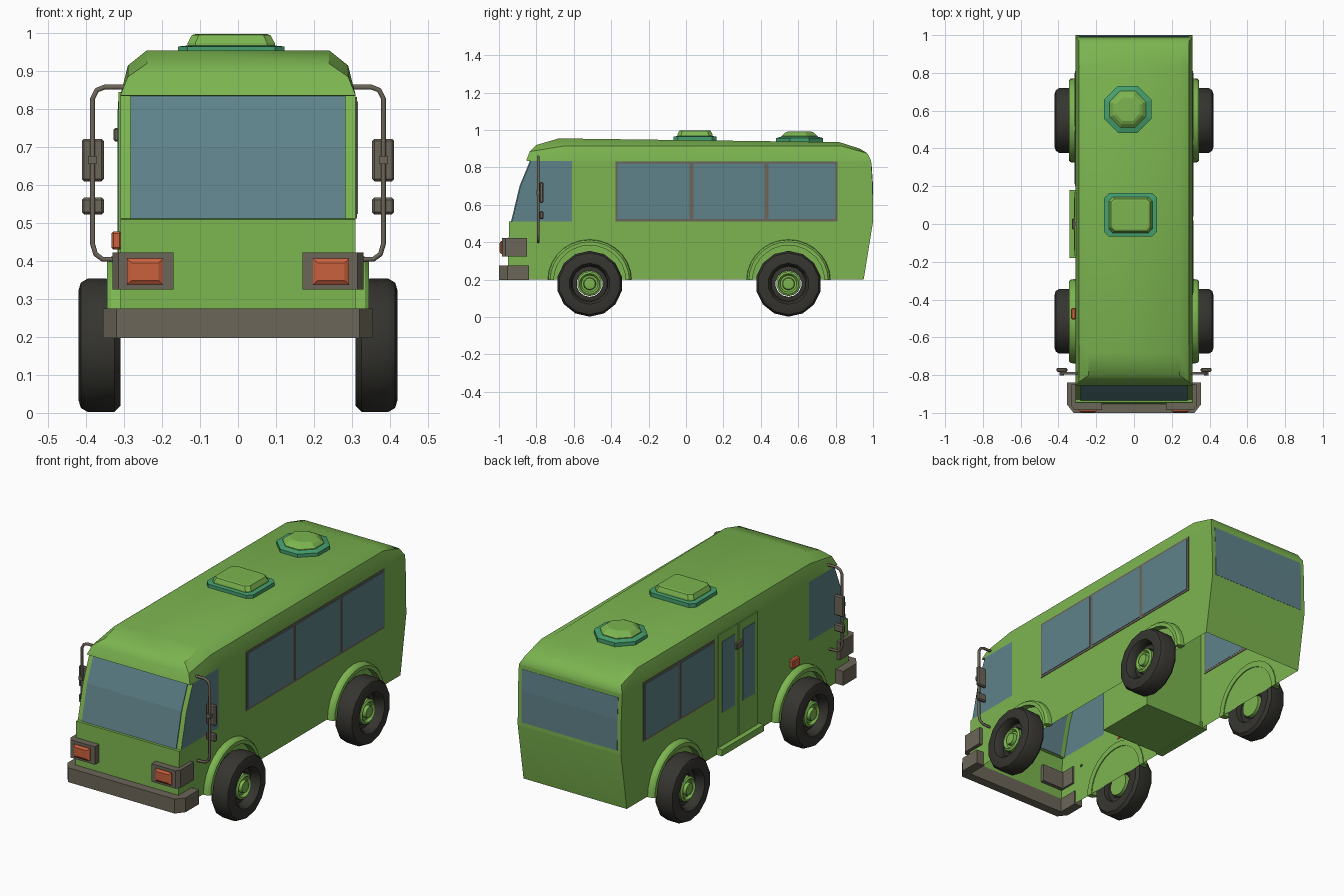
import bpy, bmesh, math
from mathutils import Vector

if "Cube" in bpy.data.objects:
    bpy.data.objects.remove(bpy.data.objects["Cube"])


def material(name, rgb):
    m = bpy.data.materials.new(name)
    m.diffuse_color = (*rgb, 1)
    m.use_nodes = True
    m.node_tree.nodes["Principled BSDF"].inputs["Base Color"].default_value = m.diffuse_color
    return m


GREEN = material("leaf green", (.20, .46, .08))
TEAL = material("teal trim", (.061, .352, .156))
GLASS = material("blue grey glass", (.114, .225, .255))
BROWN = material("brown grey metal", (.150, .132, .100))
RUBBER = material("black rubber", (.036, .035, .029))
ORANGE = material("orange lamp", (.60, .120, .048))


def make(name, verts, faces, *mats, bevel=0, smooth=False):
    me = bpy.data.meshes.new(name)
    me.from_pydata([tuple(v) for v in verts], [], faces)
    bm = bmesh.new()
    bm.from_mesh(me)
    bmesh.ops.recalc_face_normals(bm, faces=bm.faces)
    if bevel:
        bmesh.ops.bevel(bm, geom=list(bm.edges), offset=bevel, segments=1, affect='EDGES')
    bm.to_mesh(me)
    bm.free()
    for m in mats:
        me.materials.append(m)
    ob = bpy.data.objects.new(name, me)
    bpy.context.collection.objects.link(ob)
    if smooth:
        bpy.ops.object.select_all(action='DESELECT')
        ob.select_set(True)
        bpy.context.view_layer.objects.active = ob
        bpy.ops.object.shade_smooth_by_angle(angle=math.radians(32))
    return ob


def loft(name, rings, *mats, caps=True, closed=False, **kw):
    """Skin equal-length closed rings of points."""
    n, k = len(rings[0]), len(rings)
    verts = [v for r in rings for v in r]
    faces = [(i * n + j, i * n + (j + 1) % n, (i + 1) % k * n + (j + 1) % n, (i + 1) % k * n + j)
             for i in range(k if closed else k - 1) for j in range(n)]
    if caps and not closed:
        faces += [tuple(range(n)), tuple(range((k - 1) * n, k * n))]
    return make(name, verts, faces, *mats, **kw)


def box(name, xs, ys, zs, mat, bevel=0):
    rings = [[(xs[0], ys[0], z), (xs[1], ys[0], z), (xs[1], ys[1], z), (xs[0], ys[1], z)] for z in zs]
    return loft(name, rings, mat, bevel=bevel)


def side_plate(name, s, ys, zs, out, mat, inner=.307, bevel=0):
    return box(name, (s * inner, s * out), ys, zs, mat, bevel)


def wheel_part(name, s, y, profile, mat, n=14):
    """Spin (radius, x) points round the axle; both ends are capped."""
    rings = [[(s * x, y + r * math.sin(2 * math.pi * j / n), .178 + r * math.cos(2 * math.pi * j / n))
              for j in range(n)] for r, x in profile]
    return rings, mat


# --- body shell, open underneath: four sections from nose to tail ---
LX = [.31, .31, .31, .31, .31, .31, .29, .24]
LZ = [.20, .51, .512, .70, .834, .836, .915, .95]
sections = [
    ([-.955, -.945, -.93, -.885, -.83, -.855, -.835, -.80], [.20, .51, .512, .70, .834, .836, .885, .92]),
    ([-.61] * 6 + [-.65, -.68], LZ[:7] + [.955]),
    ([.84] * 6 + [.83, .82], LZ[:7] + [.935]),
    ([.95, 1.0, 1.0, .998, .99, .99, .97, .93], [.20, .51, .512, .70, .834, .836, .875, .90]),
]
nl = len(LX)
verts = []
for ys, zs in sections:
    verts += [(x, y, z) for x, y, z in zip(LX, ys, zs)]
    verts += [(-x, y, z) for x, y, z in reversed(list(zip(LX, ys, zs)))]
w = 2 * nl
faces = [(i * w + j, i * w + j + 1, (i + 1) * w + j + 1, (i + 1) * w + j) for i in range(3) for j in range(w - 1)]
for base in (0, 3 * w):
    faces += [(base + i, base + i + 1, base + w - 2 - i, base + w - 1 - i) for i in range(nl - 1)]
body = make("body_shell", verts, faces, GREEN, GLASS, smooth=True)
# cab side windows are the body faces ahead of the first section at glass height
for p in body.data.polygons:
    c = p.center
    if abs(p.normal.x) > .9 and c.y < -.65 and .51 < c.z < .834 and abs(c.x) > .3:
        if p.area > .005:
            p.material_index = 1


# --- windscreen and rear window plates ---
def end_glass(name, pts, hw):
    rings = [[(-hw, y - .005, z), (hw, y - .005, z), (hw, y + .004, z), (-hw, y + .004, z)] for y, z in pts]
    loft(name, rings, GLASS)


end_glass("windscreen", [(-.93, .512), (-.885, .70), (-.83, .834)], .283)
end_glass("rear_window", [(1.0 - .003, .53), (.996, .70), (.9885, .815)], .288)


# --- side windows in brown frames ---
def window_row(name, s, edges):
    side_plate(name + "_frame", s, (edges[0], edges[-1]), (.512, .832), .313, BROWN, .3075)
    for a, b in zip(edges, edges[1:]):
        side_plate(name + "_pane", s, (a + .011, b - .011), (.524, .820), .3155, GLASS, .3065)


window_row("right_windows", 1, [-.376, .03, .43, .81])
window_row("left_windows", -1, [.20, .505, .81])

# --- folding door on the left, with step and stairwell ---
for y0, y1 in ((-.17, -.004), (.004, .17)):
    side_plate("door_leaf", -1, (y0, y1), (.235, .845), .3145, GREEN)
    side_plate("door_pane", -1, (y0 + .03, y1 - .03), (.415, .80), .3175, GLASS, .309)
side_plate("door_handle", -1, (-.03, .03), (.715, .75), .328, BROWN, bevel=.004)
side_plate("door_step", -1, (-.18, .18), (.20, .235), .342, GREEN, .30)
box("stairwell", (-.305, .06), (-.175, .175), (.205, .80), GREEN)
side_plate("side_indicator", -1, (-.505, -.445), (.43, .478), .333, ORANGE, bevel=.005)

# --- wheels and flared arches ---
TYRE = [(.10, .315), (.16, .31), (.175, .325), (.176, .395), (.165, .414), (.145, .42),
        (.11, .42), (.098, .405), (.094, .375), (.094, .34)]
DISH = [(.096, .34), (.096, .372), (.07, .378), (.07, .34)]
HUB = [(.062, .325), (.066, .395), (.055, .402), (.045, .388), (.034, .388), (.03, .405), (.014, .407)]
for s in (1, -1):
    for y, tag in ((-.515, "front"), (.548, "rear")):
        for part, prof, mat, closed in (("tyre", TYRE, RUBBER, True), ("wheel_dish", DISH, RUBBER, True),
                                        ("wheel_hub", HUB, GREEN, False)):
            rings, m = wheel_part(part, s, y, prof, mat)
            loft(f"{tag}_{part}", rings, m, closed=closed, smooth=True)
        arch = []
        for k in range(15):
            a = math.pi * k / 14
            arch.append([(s * x, y + r * math.cos(a), .197 + r * math.sin(a) * .97)
                         for x, r in ((.305, .225), (.335, .221), (.345, .212), (.345, .192), (.305, .192))])
        loft(f"{tag}_wheel_arch", arch, GREEN, smooth=True)

# --- wrap-round front bumper ---
plan = [(-.355, -.84), (-.355, -.955), (-.32, -1.0), (.32, -1.0), (.355, -.955), (.355, -.84),
        (.305, -.84), (.305, -.95), (-.305, -.95), (-.305, -.84)]
loft("front_bumper", [[(x, y, z) for x, y in plan] for z in (.197, .275)], BROWN)

# --- headlamps and mirrors, both sides ---
for s in (1, -1):
    house = [(.17, -.985), (.315, -.985), (.33, -.965), (.33, -.85), (.30, -.85), (.30, -.93), (.17, -.93)]
    loft("headlamp_housing", [[(s * x, y, z) for x, y in house] for z in (.325, .422)], BROWN)
    lamp = [[(s * x, y, z) for x, z in ((.245 - a, .372 - b), (.245 + a, .372 - b),
                                        (.245 + a, .372 + b), (.245 - a, .372 + b))]
            for a, b, y in ((.048, .034, -.98), (.048, .034, -.989), (.035, .023, -.997))]
    loft("headlamp", lamp, ORANGE)

    cu = bpy.data.curves.new("mirror_arm", 'CURVE')
    cu.dimensions = '3D'
    cu.bevel_depth = .0075
    cu.bevel_resolution = 1
    cu.use_fill_caps = True
    sp = cu.splines.new('POLY')
    path = [(.295, .858), (.352, .858), (.372, .850), (.383, .828), (.383, .445), (.375, .418), (.357, .405), (.305, .403)]
    sp.points.add(len(path) - 1)
    for p, (x, z) in zip(sp.points, path):
        p.co = (s * x, -.79, z, 1)
    cu.materials.append(BROWN)
    bpy.context.collection.objects.link(bpy.data.objects.new("mirror_arm", cu))
    for nm, z0, z1 in (("mirror", .61, .722), ("small_mirror", .523, .567)):
        box(nm, (s * .353, s * .411), (-.783, -.762), (z0, z1), BROWN, bevel=.006)
    box("mirror_clamp", (s * .371, s * .395), (-.803, -.775), (.655, .677), BROWN)


# --- roof hatch and round vent: stacked rings of (size factor, height) ---
def roof_unit(name, outline, cx, cy, rim, dome):
    for part, steps, mat in (("rim", rim, TEAL), ("dome", dome, GREEN)):
        loft(f"{name}_{part}", [[(cx + x * f, cy + y * f, z) for x, y in outline] for f, z in steps], mat)


hatch = [(.14, .09), (.115, .115), (-.115, .115), (-.14, .09), (-.14, -.09), (-.115, -.115), (.115, -.115), (.14, -.09)]
octagon = [(.135 * math.cos(math.pi * (k + .5) / 4), .135 * math.sin(math.pi * (k + .5) / 4)) for k in range(8)]
roof_unit("roof_hatch", hatch, -.018, .048, [(1, .93), (1, .965), (.86, .967)],
          [(.83, .95), (.82, .974), (.74, .995), (.66, .998)])
roof_unit("roof_vent", octagon, -.033, .607, [(1, .92), (1, .957), (.80, .964)],
          [(.79, .94), (.77, .968), (.62, .985), (.50, .992)])
